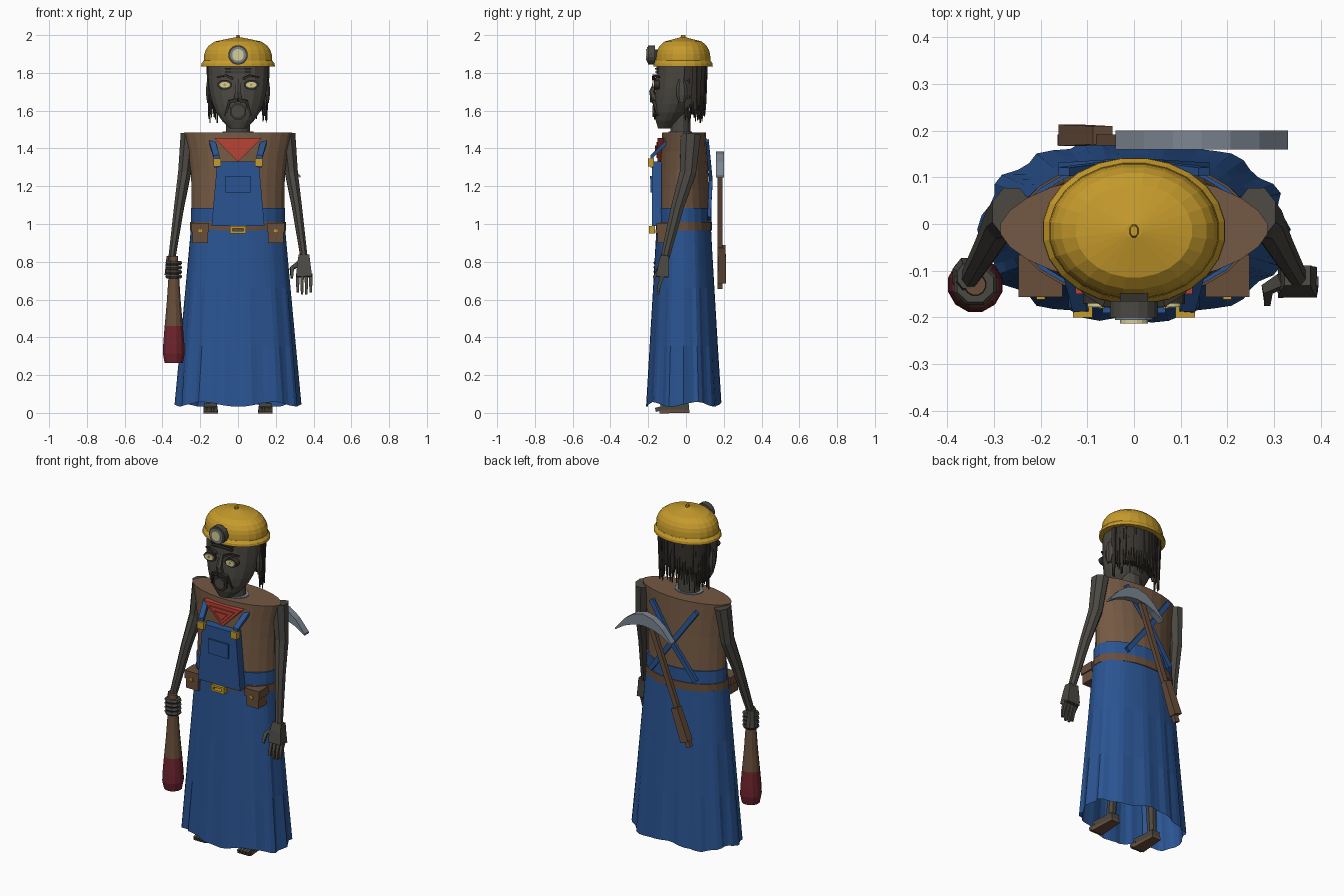
import bpy, bmesh, math, random
from mathutils import Vector

if "Cube" in bpy.data.objects:
    bpy.data.objects.remove(bpy.data.objects["Cube"])
random.seed(4)


def material(name, code):
    colour = [((c / 255 + 0.055) / 1.055) ** 2.4 for c in bytes.fromhex(code)] + [1]
    mat = bpy.data.materials.new(name)
    mat.use_nodes = True
    mat.diffuse_color = colour
    mat.node_tree.nodes["Principled BSDF"].inputs["Base Color"].default_value = colour
    return mat


BLUE = material("blue denim", "2a5492")
GOLD = material("yellow", "c69b2c")
SHIRT = material("brown shirt", "745943")
LEATHER = material("brown leather", "684e3b")
SKIN = material("grey skin", "4b4842")
HAIR = material("dark hair", "36322d")
RED = material("red cloth", "b94336")
MAROON = material("maroon", "6e242e")
STEEL = material("steel", "7d8691")
CREAM = material("cream", "d6ce96")

# Shared planes and heights
BIB_FRONT = -0.18
FACE_FRONT = -0.17
BELT_Z = 0.97
EYE_Z = 1.737
LAMP_Z = 1.895
HELMET_Y = -0.015
GRIP_X, GRIP_Y = -0.34, -0.13


def constant(t):
    return 1


def build(name, rings, mat, top=True, bottom=True):
    """Skin a stack of point rings."""
    bm = bmesh.new()
    loops = [[bm.verts.new(point) for point in ring] for ring in rings]
    for low, high in zip(loops, loops[1:]):
        for i in range(len(low)):
            bm.faces.new((low[i - 1], low[i], high[i], high[i - 1]))
    if bottom:
        bm.faces.new(loops[0][::-1])
    if top:
        bm.faces.new(loops[-1])
    bmesh.ops.recalc_face_normals(bm, faces=bm.faces)
    mesh = bpy.data.meshes.new(name)
    bm.to_mesh(mesh)
    bm.free()
    mesh.materials.append(mat)
    bpy.context.collection.objects.link(bpy.data.objects.new(name, mesh))


def power(value, exponent):
    return math.copysign(abs(value) ** exponent, value)


def circle(n):
    angles = [math.tau * (i + 0.5) / n for i in range(n)]
    return [(math.cos(a), math.sin(a)) for a in angles]


def loft(name, bottom, top, rx, ry, mat, x=0, y=0, n=12, steps=1,
         shape=constant, shape_y=None, lean=0, point=1):
    """Level ellipses whose radii follow a shape rule from bottom to top."""
    rings = []
    for i in range(steps + 1):
        t = i / steps
        wide, deep = rx * shape(t), ry * (shape_y or shape)(t)
        centre = y + lean * (1 - t) ** 2
        z = bottom + (top - bottom) * t
        rings.append([(x + wide * c, centre + deep * power(s, point), z) for c, s in circle(n)])
    build(name, rings, mat)


def tube(name, path, wide, deep, mat, taper=1, n=4, ref=(1, 0, 0)):
    """Sweep a section along a path; wide is the half size along ref."""
    path = [Vector(p) for p in path]
    last = len(path) - 1
    corner = math.sqrt(2) if n == 4 else 1
    rings = []
    for i, p in enumerate(path):
        along = (path[min(i + 1, last)] - path[max(i - 1, 0)]).normalized()
        across = Vector(ref)
        across = (across - along * across.dot(along)).normalized()
        normal = along.cross(across)
        size = corner * (1 + (taper - 1) * i / last)
        rings.append([p + across * (wide * size * c) + normal * (deep * size * s) for c, s in circle(n)])
    build(name, rings, mat)


def plate(name, outline, front, mat, thick=0.01):
    build(name, [[(x, y, z) for x, z in outline] for y in (front, front + thick)], mat)


def rect(x, z, w, h):
    return [(x - w, z - h), (x + w, z - h), (x + w, z + h), (x - w, z + h)]


def disc(x, z, w, h, n=16):
    return [(x + w * c, z + h * s) for c, s in circle(n)]


def skirt_ring(t, n=56):
    """Pleats deepen towards a wavy hem."""
    ring = []
    for i in range(n):
        a = math.tau * i / n
        fold = 1 + t * math.cos(i * math.pi / 2 + math.sin(3 * a)) / 30
        hem = math.sin(5 * a) / 80 if t == 1 else 0
        x = (0.25 + 0.075 * t) * fold * math.cos(a)
        y = (0.145 + 0.05 * t) * fold * power(math.sin(a), 0.85) - 0.012
        ring.append((x, y, BELT_Z * (1 - t) + 0.045 * t + hem))
    return ring


# Skirt, waist and shirt
build("skirt", [skirt_ring(i / 3) for i in range(4)], BLUE, top=False, bottom=True)
loft("belt", 0.965, 1.01, 0.255, 0.15, LEATHER, y=-0.01, n=24)
loft("waistband", 1, 1.085, 0.25, 0.145, BLUE, y=-0.01, n=24)
loft("shirt", 1.08, 1.485, 0.247, 0.14, SHIRT, y=-0.01, n=24, steps=4, point=1.15,
     shape=lambda t: 1 + t ** 3 / 6, shape_y=lambda t: 1 - t / 6)

# Overalls bib, pocket, neckerchief and buckle
plate("bib", [(-0.14, 0.99), (0.14, 0.99), (0.11, 1.33), (-0.11, 1.33)], BIB_FRONT, BLUE, thick=0.05)
plate("bib_pocket", rect(0, 1.21, 0.065, 0.043), BIB_FRONT - 0.008, BLUE)
plate("pocket_hem", rect(0, 1.247, 0.067, 0.008), BIB_FRONT - 0.011, BLUE)
for i in range(3):
    half, top = 0.125 - 0.04 * i, 1.455 - 0.02 * i
    plate("neckerchief_layer", [(-half, top), (0, top - half), (half, top)], -0.15 - 0.007 * i, RED, thick=0.04)
for side in (-1, 1):
    plate("buckle_upright", rect(side * 0.035, BELT_Z, 0.007, 0.02), -0.195, GOLD, thick=0.03)
    plate("buckle_bar", rect(0, BELT_Z + side * 0.013, 0.042, 0.006), -0.195, GOLD, thick=0.03)

for s, side in ((1, "left_"), (-1, "right_")):
    # Straps, clips and belt pouches
    tube(side + "front_strap", [(s * 0.11, BIB_FRONT, 1.3), (s * 0.115, BIB_FRONT, 1.36),
                                (s * 0.138, -0.095, 1.44)], 0.016, 0.009, BLUE)
    plate(side + "strap_clip", rect(s * 0.11, 1.325, 0.021, 0.021), -0.2, GOLD, thick=0.03)
    tube(side + "back_strap", [(s * 0.15, 0.112, 1.44), (0, 0.132, 1.23), (-s * 0.15, 0.122, 1.03)],
         0.014, 0.009, BLUE)
    plate(side + "pouch", rect(s * 0.2, 0.945, 0.04, 0.045), -0.15, LEATHER, thick=0.08)
    plate(side + "pouch_flap", rect(s * 0.2, 0.982, 0.047, 0.024), -0.156, LEATHER, thick=0.09)
    plate(side + "pouch_clasp", rect(s * 0.2, 0.962, 0.009, 0.01), -0.162, GOLD)

    # Arms, legs and feet
    tube(side + "arm", [(s * 0.262, 0.025, 1.475), (s * 0.283, 0.01, 1.27), (s * 0.312, -0.045, 1.09),
                        (s * 0.35, -0.112, 0.82)], 0.045, 0.057, SKIN, taper=0.45, n=8)
    tube(side + "leg", [(s * 0.12, -0.02, 0.6), (s * 0.145, -0.02, 0.04)], 0.04, 0.04, SKIN, taper=0.65, n=8)
    tube(side + "foot", [(s * 0.145, 0.015, 0.03), (s * 0.145, -0.135, 0.025)], 0.025, 0.02, SKIN, taper=1.4)
    tube(side + "sole", [(s * 0.145, 0.018, 0.008), (s * 0.145, -0.14, 0.008)], 0.028, 0.008, LEATHER, taper=1.35)
    for i in range(4):
        x = s * 0.145 + (i - 1.5) * 0.019
        tube(side + "toe", [(x, -0.12, 0.026), (x, -0.162, 0.016)], 0.008, 0.011, SKIN)

    # Ears, eyes, brows and drooping moustache
    loft(side + "ear", 1.64, 1.765, 0.013, 0.03, SKIN, x=s * 0.158, y=-0.023, n=6, steps=3,
         shape=lambda t: 0.5 + math.sin(math.pi * t) / 2)
    plate(side + "eye_socket", disc(s * 0.07, EYE_Z, 0.04, 0.026), FACE_FRONT, HAIR, thick=0.03)
    plate(side + "eye", disc(s * 0.07, EYE_Z, 0.03, 0.018), FACE_FRONT - 0.008, CREAM)
    plate(side + "pupil", disc(s * 0.07, EYE_Z, 0.007, 0.007, 8), FACE_FRONT - 0.011, GOLD)
    tube(side + "brow", [(s * 0.025, FACE_FRONT, EYE_Z + 0.03), (s * 0.065, FACE_FRONT, EYE_Z + 0.05),
                         (s * 0.11, -0.142, EYE_Z + 0.04)], 0.007, 0.01, HAIR, taper=0.5, ref=(0, 0, 1))
    tube(side + "moustache", [(0, -0.18, 1.658), (s * 0.045, FACE_FRONT, 1.648), (s * 0.068, -0.15, 1.575)],
         0.012, 0.012, HAIR, taper=0.4, ref=(0, -1, 0))

# Neck, head and face
loft("collar", 1.48, 1.49, 0.085, 0.065, STEEL, y=-0.03)
loft("neck", 1.46, 1.6, 0.065, 0.055, SKIN, y=-0.03)
loft("head", 1.505, 1.85, 0.163, 0.123, SKIN, y=-0.035, n=16, steps=8, lean=-0.08,
     shape=lambda t: max(0.27, math.sqrt(1 - (1 - t) ** 2.5)))
tube("nose", [(0, -0.155, 1.765), (0, -0.18, 1.7), (0, FACE_FRONT, 1.668)], 0.012, 0.01, SKIN, taper=2, n=6)
plate("lips", disc(0, 1.597, 0.047, 0.047, 8), FACE_FRONT, HAIR, thick=0.05)
plate("open_mouth", disc(0, 1.597, 0.034, 0.034, 8), FACE_FRONT - 0.007, SKIN)
for z in (1.805, 1.822):
    plate("forehead_wrinkle", rect(0, z, 0.07, 0.003), -0.163, HAIR, thick=0.03)

# Stringy hair round the back
loft("scalp_hair", 1.64, 1.84, 0.15, 0.09, HAIR, y=0.005, n=16, shape=lambda t: 0.85 + 0.15 * t)
strands = 34
for i in range(strands):
    a = math.pi * (1.1 * i / (strands - 1) - 0.05)
    c, s = math.cos(a), math.sin(a)
    tip = random.uniform(1.53, 1.61)
    reach = random.uniform(0.97, 1.05)
    path = [(c * 0.152 * reach, 0.01 + s * 0.09 * reach, z) for z in (1.84, 1.7, tip)]
    tube("hair_strand", path, 0.011, 0.011, HAIR, taper=0.2, ref=(c, s, 0))

# Mining helmet with lamp
loft("helmet_brim", 1.835, 1.865, 0.197, 0.158, GOLD, y=HELMET_Y, n=24, steps=2, shape=lambda t: 1 - t ** 3 / 14)
loft("helmet_dome", 1.855, 1.988, 0.183, 0.146, GOLD, y=HELMET_Y, n=24, steps=6,
     shape=lambda t: 0.1 + 0.9 * math.sqrt(1 - t ** 3))
loft("helmet_knob", 1.975, 2, 0.013, 0.018, GOLD, y=HELMET_Y, n=8, shape=lambda t: 1 - t / 3)
plate("lamp_mount", rect(0, LAMP_Z, 0.03, 0.03), -0.175, HAIR, thick=0.04)
plate("lamp_body", disc(0, LAMP_Z, 0.052, 0.052), -0.2, SKIN, thick=0.035)
plate("lamp_rim", disc(0, LAMP_Z, 0.042, 0.042), -0.206, STEEL)
plate("lamp_lens", disc(0, LAMP_Z, 0.031, 0.031), -0.213, CREAM)

# Open left hand
tube("left_palm", [(0.35, -0.11, 0.835), (0.348, -0.118, 0.79), (0.35, -0.125, 0.72)], 0.028, 0.022, SKIN, taper=1.5)
for i in range(4):
    x = 0.316 + i * 0.023
    tip = 0.62 + abs(i - 1.5) / 80
    tube("left_finger", [(x, -0.122, 0.735), (x, -0.142, 0.675), (x, -0.147, tip)], 0.01, 0.01, SKIN, taper=0.6)
tube("left_thumb", [(0.32, -0.12, 0.79), (0.285, -0.14, 0.765), (0.285, -0.17, 0.715)],
     0.014, 0.014, SKIN, taper=0.5, ref=(0, 1, 0))

# Right fist holding a club
loft("right_palm", 0.73, 0.83, 0.033, 0.042, SKIN, x=GRIP_X - 0.018, y=-0.112, n=8, shape=lambda t: 1 - t / 3)
for i in range(4):
    z = 0.712 + i * 0.024
    loft("right_finger", z, z + 0.02, 0.042, 0.04, SKIN, x=GRIP_X, y=GRIP_Y, n=8, steps=2,
         shape=lambda t: 1 + math.sin(math.pi * t) / 6)
loft("club_handle", 0.46, 0.83, 0.05, 0.05, LEATHER, x=GRIP_X, y=GRIP_Y, steps=3,
     shape=lambda t: 1 - 0.55 * math.sqrt(t) * t ** 0.3)
loft("club_tip", 0.265, 0.46, 0.05, 0.05, MAROON, x=GRIP_X, y=GRIP_Y, steps=4,
     shape=lambda t: 1 + math.sin(math.pi * math.sqrt(t)) / 5)

# Pickaxe slung on the back
tube("pickaxe_handle", [(-0.15, 0.18, 0.66), (0.12, 0.18, 1.37)], 0.015, 0.012, LEATHER)
tube("pickaxe_grip", [(-0.137, 0.19, 0.695), (-0.067, 0.19, 0.88)], 0.026, 0.023, LEATHER, taper=0.85)
sweep = [i / 3 for i in range(-3, 4)]
upper = [(0.145 + 0.185 * t, 1.385 - 0.13 * t * t) for t in sweep]
lower = [(0.145 + 0.185 * t, 1.315 - 0.07 * t * t) for t in reversed(sweep)]
plate("pickaxe_head", upper + lower, 0.16, STEEL, thick=0.04)
